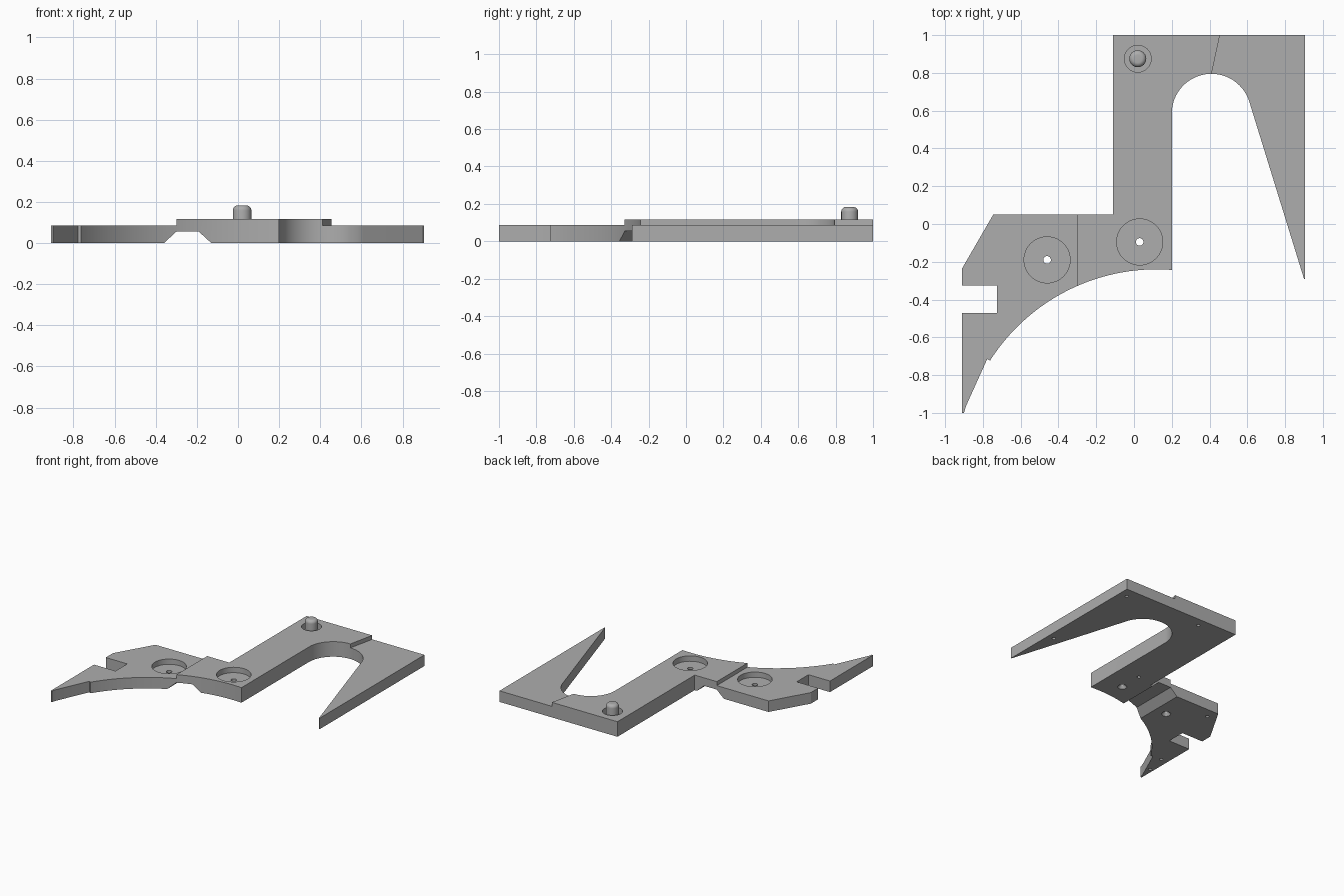
import bpy, bmesh
from math import sin, cos, pi, radians, atan2
from mathutils import Matrix

cube = bpy.data.objects.get("Cube")
if cube:
    bpy.data.objects.remove(cube, do_unlink=True)

grey = bpy.data.materials.new("plain grey")
grey.use_nodes = True
grey.diffuse_color = (0.42, 0.42, 0.42, 1)
grey.node_tree.nodes["Principled BSDF"].inputs["Base Color"].default_value = grey.diffuse_color

TOP, STEP, GROOVE = 0.117, 0.086, 0.055


def arc(cx, cy, r, a0, a1, n):
    """Points along an arc, angles in radians."""
    angles = [a0 + (a1 - a0) * i / n for i in range(n + 1)]
    return [(cx + r * cos(a), cy + r * sin(a)) for a in angles]


def add_object(name, bm):
    bmesh.ops.recalc_face_normals(bm, faces=bm.faces)
    mesh = bpy.data.meshes.new(name)
    bm.to_mesh(mesh)
    bm.free()
    mesh.materials.append(grey)
    obj = bpy.data.objects.new(name, mesh)
    bpy.context.collection.objects.link(obj)
    return obj


def prism(name, points, z0, z1):
    """Extrude an xy outline from z0 to z1."""
    bm = bmesh.new()
    face = bm.faces.new([bm.verts.new((x, y, z0)) for x, y in points])
    grown = bmesh.ops.extrude_face_region(bm, geom=[face])["geom"]
    verts = [g for g in grown if isinstance(g, bmesh.types.BMVert)]
    bmesh.ops.translate(bm, verts=verts, vec=(0, 0, z1 - z0))
    return add_object(name, bm)


def disc(name, x, y, r0, z0, z1, r1=None, n=48):
    """Upright cylinder or cone."""
    bm = bmesh.new()
    bmesh.ops.create_cone(bm, cap_ends=True, segments=n, radius1=r0,
                          radius2=r0 if r1 is None else r1, depth=z1 - z0,
                          matrix=Matrix.Translation((x, y, (z0 + z1) / 2)))
    return add_object(name, bm)


def carve(body, cutters):
    """Subtract the cutters, bake the result and drop the cutters."""
    for c in cutters:
        c.hide_render = True
        mod = body.modifiers.new("cut", 'BOOLEAN')
        mod.operation, mod.solver, mod.object = 'DIFFERENCE', 'EXACT', c
    bpy.context.view_layer.update()
    deps = bpy.context.evaluated_depsgraph_get()
    baked = bpy.data.meshes.new_from_object(body.evaluated_get(deps))
    body.modifiers.clear()
    body.data = baked
    for c in cutters:
        bpy.data.objects.remove(c, do_unlink=True)


# Plate outline: square arm, rounded slot, long spike, then the curved hook
R = 1.047
cx, cy = 0.12, -0.24 - R
start = atan2((R * R - 0.08 ** 2) ** 0.5, 0.08)
end = atan2(-0.725 - cy, -0.76 - cx)
outline = [(-0.11, 1), (0.905, 1), (0.905, -0.29), (0.9, -0.29)]
outline += arc(0.41, 0.585, 0.21, radians(17), pi, 40)
outline += arc(cx, cy, R, start, end, 40)
outline += [(-0.777, -0.715), (-0.89, -0.965), (-0.9, -1), (-0.91, -1),
            (-0.91, -0.47), (-0.725, -0.47), (-0.725, -0.325), (-0.91, -0.325),
            (-0.91, -0.235), (-0.745, 0.05), (-0.11, 0.05)]
plate = prism("bracket_plate", outline, 0, TOP)

# Lowered ends on the top side
cutters = [
    prism("hook_step", [(-2, -2), (-0.3, -2), (-0.3, 0.5), (-2, 0.5)], STEP, 0.3),
    prism("spike_step", [(0.2, -0.18), (2, -0.18 - 1), (2, 1.2), (0.498, 1.2)], STEP, 0.3),
]

# Sloped groove across the underside
bm = bmesh.new()
section = [(-0.36 - 0.06, -0.055), (-0.3, GROOVE), (-0.19, GROOVE), (-0.13 + 0.06, -0.055)]
face = bm.faces.new([bm.verts.new((x, -0.6, z)) for x, z in section])
grown = bmesh.ops.extrude_face_region(bm, geom=[face])["geom"]
bmesh.ops.translate(bm, vec=(0, 0.8, 0),
                    verts=[g for g in grown if isinstance(g, bmesh.types.BMVert)])
cutters.append(add_object("groove", bm))

# Round pockets with a drilled centre, widened underneath
for x, y, floor in [(-0.46, -0.19, 0.045), (0.03, -0.095, 0.075)]:
    cutters.append(disc("pocket", x, y, 0.122, floor, 0.3))
    cutters.append(disc("drill", x, y, 0.02, -0.1, 0.2, n=24))
    cutters.append(disc("countersink", x, y, 0.04, -0.01, 0.02, 0.02, n=24))

# Recess around the pin
PX, PY, FLOOR = 0.02, 0.875, 0.07
cutters.append(disc("pin_recess", PX, PY, 0.071, FLOOR, 0.3))

# Small blind holes underneath
for x, y in [(0.84, 0.92), (0.85, 0.12), (0.18, 0.93), (0.03, 0.09),
             (-0.71, -0.03), (-0.85, -0.71), (-0.88, -0.87)]:
    cutters.append(disc("blind_hole", x, y, 0.013, -0.05, 0.03, n=16))
carve(plate, cutters)

# Pin with a rounded top, spun from a profile
bm = bmesh.new()
profile = [(0, FLOOR), (0.045, FLOOR)] + arc(0.02, 0.158, 0.025, 0, pi / 2, 8) + [(0, 0.183)]
verts = [bm.verts.new((r, 0, z)) for r, z in profile]
edges = [bm.edges.new(pair) for pair in zip(verts, verts[1:])]
bmesh.ops.spin(bm, geom=verts + edges, cent=(0, 0, 0), axis=(0, 0, 1),
               angle=2 * pi, steps=40, use_duplicate=False)
bmesh.ops.remove_doubles(bm, verts=bm.verts, dist=0.0002)
bmesh.ops.translate(bm, verts=bm.verts, vec=(PX, PY, 0))
pin = add_object("locating_pin", bm)

# Smooth the curved walls, keep the edges sharp
for obj in (plate, pin):
    bpy.ops.object.select_all(action='DESELECT')
    obj.select_set(True)
    bpy.context.view_layer.objects.active = obj
    bpy.ops.object.shade_smooth_by_angle(angle=radians(30))
